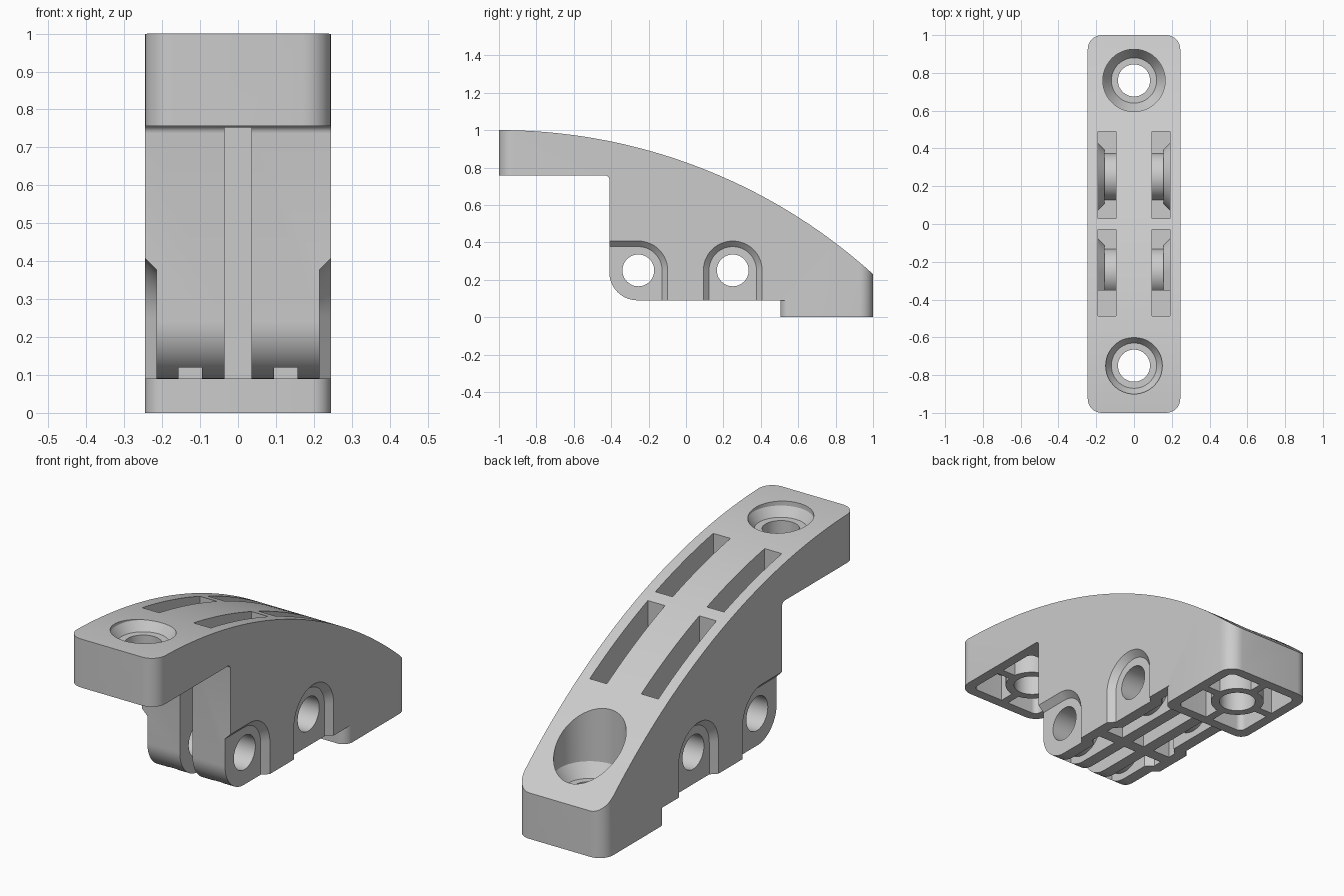
import bpy, bmesh, math

if "Cube" in bpy.data.objects:
    bpy.data.objects.remove(bpy.data.objects["Cube"])

HALF = 0.245          # half width
CZ = 0.25             # pin hole height
PINS = (-0.255, 0.25) # pin hole y positions


def arc(cx, cy, r, a0, a1, n=12):
    return [(cx + r * math.cos(math.radians(a0 + (a1 - a0) * i / n)),
             cy + r * math.sin(math.radians(a0 + (a1 - a0) * i / n))) for i in range(n + 1)]


def loft(name, loops):
    """Closed solid through equal-length rings, capped at both ends."""
    bm = bmesh.new()
    rings = [[bm.verts.new(p) for p in loop] for loop in loops]
    n = len(rings[0])
    for a, b in zip(rings, rings[1:]):
        for i in range(n):
            bm.faces.new((a[i], a[(i + 1) % n], b[(i + 1) % n], b[i]))
    bm.faces.new(rings[0])
    bm.faces.new(rings[-1])
    bmesh.ops.recalc_face_normals(bm, faces=bm.faces)
    me = bpy.data.meshes.new(name)
    bm.to_mesh(me)
    bm.free()
    ob = bpy.data.objects.new(name, me)
    bpy.context.collection.objects.link(ob)
    return ob


def prism_x(name, pts, x0, x1):
    return loft(name, [[(x, y, z) for y, z in pts] for x in (x0, x1)])


def prism_z(name, pts, z0, z1):
    return loft(name, [[(x, y, z) for x, y in pts] for z in (z0, z1)])


def rect(a0, a1, b0, b1):
    return [(a0, b0), (a1, b0), (a1, b1), (a0, b1)]


def round_rect(hx, y0, y1, r):
    return (arc(hx - r, y1 - r, r, 0, 90, 8) + arc(-hx + r, y1 - r, r, 90, 180, 8)
            + arc(-hx + r, y0 + r, r, 180, 270, 8) + arc(hx - r, y0 + r, r, 270, 360, 8))


def circle(cx, cy, r, n=48):
    return arc(cx, cy, r, 0, 360, n)[:-1]


def revolve_z(name, y, rings):
    return loft(name, [[(a, b, z) for a, b in circle(0, y, r)] for z, r in rings])


def boolean(ob, tool, op='DIFFERENCE'):
    tool.hide_render = True
    m = ob.modifiers.new("cut", 'BOOLEAN')
    m.operation, m.solver, m.object = op, 'EXACT', tool
    bpy.context.view_layer.objects.active = ob
    bpy.ops.object.modifier_apply(modifier=m.name)
    bpy.data.objects.remove(tool)


def arch(cy, r):
    """Arch outline around a pin; the front one runs open to the front."""
    if cy < 0:
        return [(-0.6, -0.1), (-0.6, CZ + r)] + arc(cy, CZ, r, 90, 0, 16) + [(cy + r, -0.1)]
    return [(cy - r, -0.1)] + arc(cy, CZ, r, 180, 0, 32) + [(cy + r, -0.1)]


def arch_loft(name, cy, stations):
    return loft(name, [[(x, y, z) for y, z in arch(cy, r)] for x, r in stations])


# main body: side profile with a circular top curve
R = 2.982
top = []
for i in range(49):
    y = 1 - 2 * i / 48
    top.append((y, 1 - R + math.sqrt(R * R - (y + 1) ** 2)))
profile = (top + [(-1, 0.757)] + arc(-0.43, 0.737, 0.02, 90, 0, 6)
           + arc(-0.26, 0.24, 0.15, 180, 270, 16)
           + [(0.505, 0.09), (0.505, 0), (1, 0)])
body = prism_x("bracket_body", profile, -HALF, HALF)

# rounded plan corners, and rounded inner corners of the foot
boolean(body, prism_z("plan", round_rect(HALF, -1, 1, 0.075), -0.2, 1.2), 'INTERSECT')
for s in (1, -1):
    r = 0.05
    pts = ([(s * 0.3, 0.45), (s * (HALF - r), 0.45)]
           + [(s * a, b) for a, b in arc(HALF - r, 0.505 + r, r, 270, 360, 8)]
           + [(s * 0.3, 0.505 + r)])
    boolean(body, prism_z("foot_corner", pts, -0.1, 0.09))

# four windowed pockets, each crossed by a pin boss, a web and a wall bump
shapes = [[(-0.35, -0.1), (-0.03, -0.1), (-0.03, 1.2), (-0.487, 1.2), (-0.487, 0.81), (-0.35, 0.81)],
          rect(0.03, 0.49, -0.1, 1.2)]
for s in (1, -1):
    for cy, shape in zip(PINS, shapes):
        pocket = prism_x("pocket", shape, s * 0.095, s * 0.19)
        boolean(pocket, arch_loft("bump", cy, [(s * 0.157, 0.145), (s * 0.2, 0.188)]))
        boolean(pocket, prism_x("boss", circle(cy, CZ, 0.125), s * 0.05, s * 0.25))
        boolean(pocket, prism_x("web", rect(-0.7, 0.7, CZ - 0.025, CZ + 0.025), s * 0.05, s * 0.25))
        boolean(body, pocket)
        # chamfered outer recess
        boolean(body, arch_loft("recess", cy, [(s * 0.215, 0.127), (s * 0.255, 0.167)]))

# centre slots on either side of the cross wall
boolean(body, prism_x("front_slot", rect(-0.6, -0.03, -0.1, 0.752), -0.035, 0.035))
boolean(body, prism_x("rear_slot", [(0.03, -0.1), (0.49, -0.1), (0.49, 0.54), (0.03, 0.75)], -0.035, 0.035))

# pin holes
for cy in PINS:
    boolean(body, prism_x("pin_hole", circle(cy, CZ, 0.085), -0.4, 0.4))

# ribbed hollows under the flange and the foot
for cy, y0, y1, z0, z1 in ((-0.75, -0.95, -0.53, 0.7, 0.89), (0.76, 0.555, 0.95, -0.1, 0.15)):
    hollow = prism_z("hollow", round_rect(0.195, y0, y1, 0.03), z0, z1)
    boolean(hollow, revolve_z("ring", cy, [(-0.3, 0.125), (1.3, 0.125)]))
    boolean(hollow, prism_z("rib_x", rect(-0.4, 0.4, cy - 0.02, cy + 0.02), -0.3, 1.3))
    boolean(hollow, prism_z("rib_y", rect(-0.02, 0.02, cy - 0.4, cy + 0.4), -0.3, 1.3))
    boolean(body, hollow)

# countersunk screw holes
for cy, rings in ((-0.75, [(0.93, 0.12), (0.975, 0.15), (1.3, 0.15)]),
                  (0.76, [(0.2, 0.12), (0.265, 0.165), (1.3, 0.165)])):
    boolean(body, revolve_z("screw_seat", cy, rings))
    boolean(body, revolve_z("screw_hole", cy, [(-0.3, 0.085), (1.3, 0.085)]))

# colour and shading
grey = bpy.data.materials.new("light_grey")
grey.diffuse_color = (0.6, 0.6, 0.6, 1)
grey.use_nodes = True
grey.node_tree.nodes["Principled BSDF"].inputs["Base Color"].default_value = grey.diffuse_color
body.data.materials.clear()
body.data.materials.append(grey)
bpy.ops.object.select_all(action='DESELECT')
body.select_set(True)
bpy.context.view_layer.objects.active = body
bpy.ops.object.shade_smooth_by_angle(angle=math.radians(25))
